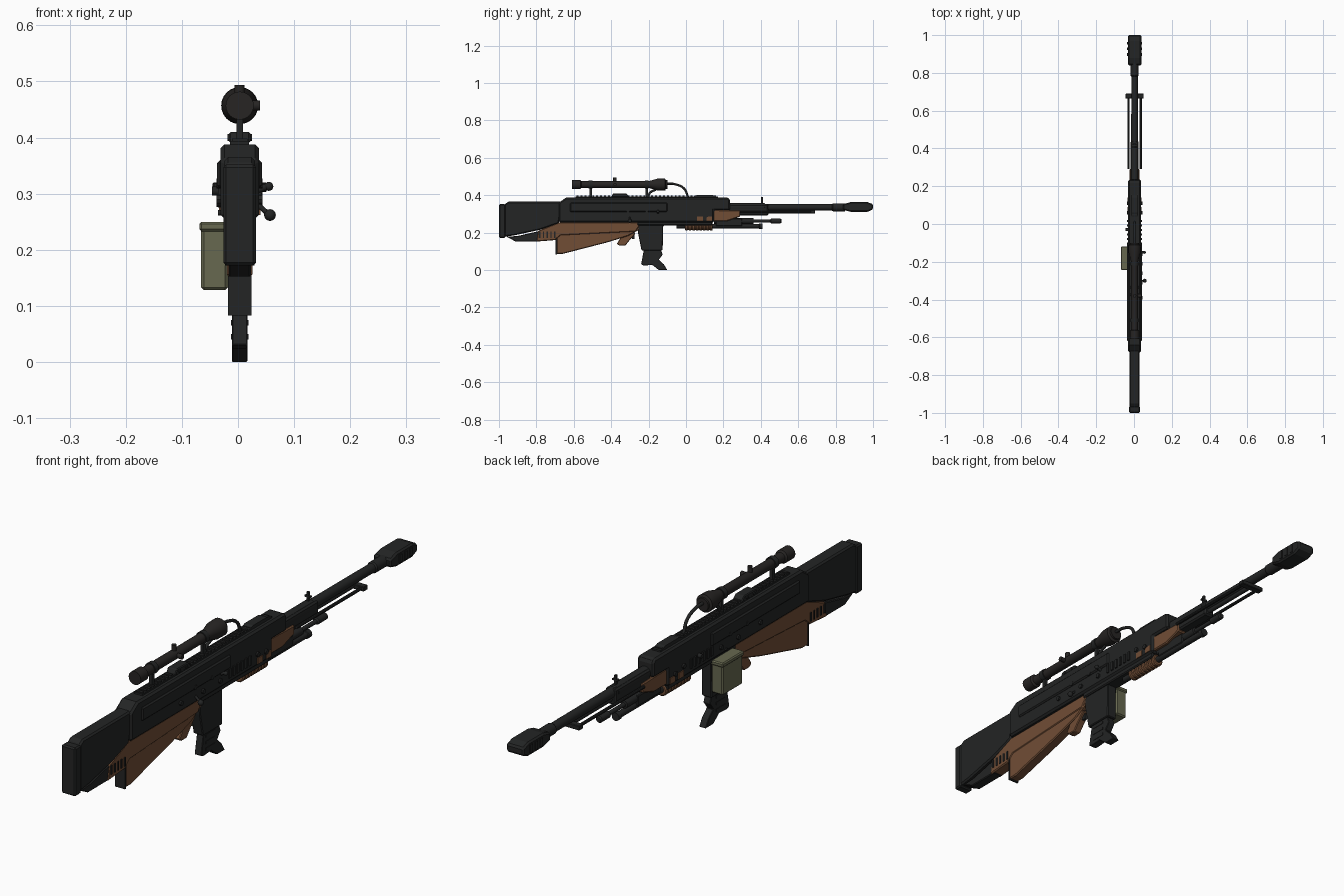
import bpy, bmesh, math
from mathutils import Vector

CX = 0.003  # centre line of the gun


def mat(name, rgb):
    m = bpy.data.materials.new(name)
    m.diffuse_color = (*rgb, 1)
    return m


BLACK = mat("gunmetal_black", (0.017, 0.018, 0.018))
DARK = mat("scope_dark", (0.02, 0.018, 0.017))
WOOD = mat("wood_brown", (0.165, 0.075, 0.036))
GREEN = mat("olive_green", (0.135, 0.14, 0.08))


def finish(name, bm, m, bevel=0.0, smooth=False):
    bmesh.ops.recalc_face_normals(bm, faces=bm.faces)
    me = bpy.data.meshes.new(name)
    bm.to_mesh(me)
    bm.free()
    ob = bpy.data.objects.new(name, me)
    bpy.context.collection.objects.link(ob)
    me.materials.append(m)
    if bevel:
        b = ob.modifiers.new("bevel", "BEVEL")
        b.width, b.segments, b.limit_method, b.angle_limit = bevel, 1, 'ANGLE', math.radians(40)
    if smooth:
        bpy.ops.object.select_all(action='DESELECT')
        bpy.context.view_layer.objects.active = ob
        ob.select_set(True)
        bpy.ops.object.shade_smooth_by_angle(angle=math.radians(35))
    return ob


def plate(name, pts, half, m, bevel=0.0, cx=CX):
    """Side profile of (y, z) points, extruded across x."""
    bm = bmesh.new()
    f = bm.faces.new([bm.verts.new((cx - half, y, z)) for y, z in pts])
    ext = bmesh.ops.extrude_face_region(bm, geom=[f])["geom"]
    bmesh.ops.translate(bm, vec=(2 * half, 0, 0), verts=[v for v in ext if isinstance(v, bmesh.types.BMVert)])
    return finish(name, bm, m, bevel)


def box(name, x, y, z, m, bevel=0.0):
    return plate(name, [(y[0], z[0]), (y[1], z[0]), (y[1], z[1]), (y[0], z[1])],
                 (x[1] - x[0]) / 2, m, bevel, (x[0] + x[1]) / 2)


def lathe(name, prof, x, z, m, n=20):
    """Rings of (y, radius) around a lengthwise axis."""
    bm = bmesh.new()
    rings = [[bm.verts.new((x + r * math.cos(2 * math.pi * i / n), y, z + r * math.sin(2 * math.pi * i / n)))
              for i in range(n)] for y, r in prof]
    for a, b in zip(rings, rings[1:]):
        for i in range(n):
            bm.faces.new((a[i], a[(i + 1) % n], b[(i + 1) % n], b[i]))
    bm.faces.new(rings[0])
    bm.faces.new(rings[-1])
    return finish(name, bm, m, 0, True)


def rod(name, a, b, r, m, n=12):
    """Cylinder between two points."""
    a, b = Vector(a), Vector(b)
    bm = bmesh.new()
    bmesh.ops.create_cone(bm, cap_ends=True, segments=n, radius1=r, radius2=r, depth=(b - a).length)
    bm.transform((b - a).to_track_quat('Z', 'Y').to_matrix().to_4x4())
    bmesh.ops.translate(bm, vec=(a + b) / 2, verts=bm.verts)
    return finish(name, bm, m, 0, True)


def ball(name, c, r, m):
    bm = bmesh.new()
    bmesh.ops.create_uvsphere(bm, u_segments=12, v_segments=8, radius=r)
    bmesh.ops.translate(bm, vec=c, verts=bm.verts)
    return finish(name, bm, m, 0, True)


def wire(name, pts, r, m):
    cu = bpy.data.curves.new(name, 'CURVE')
    cu.dimensions, cu.bevel_depth, cu.bevel_resolution, cu.resolution_u = '3D', r, 2, 8
    s = cu.splines.new('BEZIER')
    s.bezier_points.add(len(pts) - 1)
    for p, co in zip(s.bezier_points, pts):
        p.co, p.handle_left_type, p.handle_right_type = co, 'AUTO', 'AUTO'
    cu.materials.append(m)
    ob = bpy.data.objects.new(name, cu)
    bpy.context.collection.objects.link(ob)


# Butt stock and butt plate
plate("butt_stock", [(-0.97, 0.178), (-0.92, 0.185), (-0.78, 0.215), (-0.68, 0.25),
                     (-0.66, 0.365), (-0.95, 0.365), (-0.97, 0.352)], 0.027, BLACK, 0.006)
box("butt_plate", (-0.026, 0.032), (-1.0, -0.965), (0.172, 0.352), BLACK, 0.005)
plate("butt_lower_rail", [(-0.96, 0.178), (-0.91, 0.152), (-0.78, 0.152), (-0.77, 0.212), (-0.9, 0.182)],
      0.02, BLACK, 0.003)
# Wooden stock and its lower fin
plate("wood_stock", [(-0.80, 0.152), (-0.70, 0.16), (-0.67, 0.185), (-0.27, 0.205), (-0.235, 0.255),
                     (-0.68, 0.255), (-0.79, 0.21)], 0.023, WOOD, 0.004)
plate("wood_fin", [(-0.692, 0.086), (-0.66, 0.086), (-0.42, 0.148), (-0.31, 0.182), (-0.25, 0.215),
                   (-0.25, 0.235), (-0.692, 0.235)], 0.02, WOOD, 0.004)
box("fin_end_plate", (-0.018, 0.024), (-0.697, -0.69), (0.083, 0.19), BLACK)
for i in range(5):
    y = -0.785 + i * 0.02
    for s in (-1, 1):
        x = CX + s * 0.024
        box("stock_groove", (x - 0.002, x + 0.002), (y, y + 0.007), (0.172, 0.205), BLACK)

# Receiver
plate("receiver", [(-0.68, 0.255), (0.15, 0.255), (0.15, 0.32), (0.235, 0.32), (0.235, 0.378),
                   (0.225, 0.388), (-0.64, 0.388), (-0.68, 0.36)], 0.034, BLACK, 0.007)
box("receiver_side_band", (-0.037, 0.043), (-0.62, -0.1), (0.31, 0.36), BLACK, 0.005)
box("lower_receiver", (-0.024, 0.030), (-0.26, 0.14), (0.238, 0.262), BLACK, 0.004)
box("top_rail", (-0.014, 0.020), (-0.59, 0.17), (0.385, 0.394), BLACK)
for i in range(36):
    y = -0.585 + i * 0.021
    box("rail_tooth", (-0.011, 0.017), (y, y + 0.01), (0.393, 0.398), BLACK)
plate("rail_cap", [(0.03, 0.39), (0.06, 0.401), (0.14, 0.401), (0.17, 0.39)], 0.017, BLACK)
# Cooling ribs and screws on both sides
for s in (-1, 1):
    for i in range(6):
        y = -0.11 + i * 0.024
        x = CX + s * 0.035
        box("cooling_rib", (x - 0.004, x + 0.004), (y, y + 0.011), (0.275, 0.31), BLACK)
    for y, z in ((-0.39, 0.29), (-0.31, 0.318), (-0.26, 0.285), (-0.21, 0.318), (-0.16, 0.285), (0.06, 0.30), (0.11, 0.29)):
        rod("side_screw", (CX + s * 0.03, y, z), (CX + s * 0.041, y, z), 0.009, BLACK, 8)
    for y in (0.06, 0.11):
        x = CX + s * 0.034
        box("wood_inlay", (x - 0.003, x + 0.003), (y, y + 0.03), (0.262, 0.285), WOOD)
# Bolt handles and left studs
rod("bolt_handle", (0.03, -0.30, 0.285), (0.055, -0.30, 0.263), 0.0045, BLACK)
ball("bolt_knob", (0.057, -0.30, 0.262), 0.0105, BLACK)
rod("charging_handle", (0.03, -0.15, 0.305), (0.053, -0.15, 0.313), 0.006, BLACK)
ball("charging_knob", (0.055, -0.15, 0.313), 0.008, BLACK)
rod("left_stud", (-0.046, -0.03, 0.305), (-0.03, -0.03, 0.305), 0.008, BLACK)
rod("left_small_stud", (-0.036, -0.19, 0.266), (-0.02, -0.19, 0.266), 0.005, BLACK)

# Magazine and lower grip with hooked foot
plate("magazine", [(-0.26, 0.255), (-0.255, 0.19), (-0.238, 0.105), (-0.125, 0.105), (-0.122, 0.255)],
      0.020, BLACK, 0.003)
plate("lower_grip", [(-0.225, 0.11), (-0.24, 0.03), (-0.225, 0.024), (-0.18, 0.027), (-0.145, 0.0),
                     (-0.10, 0.0), (-0.118, 0.03), (-0.145, 0.055), (-0.125, 0.082), (-0.135, 0.11)],
      0.014, BLACK, 0.002)
for z in (0.04, 0.065, 0.09):
    box("grip_band", (CX - 0.0155, CX + 0.0155), (-0.215, -0.16), (z, z + 0.01), BLACK)
# Small wooden thumb grip and trigger
plate("thumb_grip", [(-0.345, 0.18), (-0.37, 0.14), (-0.355, 0.13), (-0.325, 0.13), (-0.305, 0.155),
                     (-0.27, 0.195), (-0.30, 0.21)], 0.015, WOOD, 0.003)
box("trigger", (CX - 0.005, CX + 0.005), (-0.29, -0.275), (0.165, 0.215), BLACK)

# Ammunition box on the left
box("ammo_box", (-0.066, -0.018), (-0.24, -0.122), (0.128, 0.24), GREEN, 0.005)
box("ammo_box_lid", (-0.069, -0.017), (-0.244, -0.118), (0.233, 0.25), GREEN, 0.004)

# Wooden fore-end and ribbed pump grip
plate("wood_fore_end", [(0.13, 0.262), (0.22, 0.262), (0.29, 0.285), (0.29, 0.318), (0.13, 0.322)],
      0.027, WOOD, 0.004)
ribs = []
for i in range(8):
    y = -0.005 + i * 0.019
    ribs += [(y, 0.019), (y + 0.003, 0.023), (y + 0.012, 0.023), (y + 0.015, 0.019)]
lathe("pump_grip", ribs, CX, 0.233, WOOD, 16)
lathe("magazine_tube", [(-0.05, 0.012), (0.39, 0.012), (0.392, 0.015), (0.41, 0.015)], CX, 0.235, BLACK)
box("tube_bracket", (-0.012, 0.018), (0.16, 0.30), (0.235, 0.275), BLACK, 0.003)
# Lower probe rod
lathe("lower_rod", [(0.15, 0.015), (0.36, 0.015), (0.362, 0.008), (0.45, 0.008), (0.455, 0.013),
                    (0.505, 0.013), (0.51, 0.009)], CX, 0.262, BLACK, 12)

# Barrel, sleeve and muzzle brake
lathe("barrel", [(0.2, 0.022), (0.42, 0.022), (0.425, 0.018), (0.78, 0.017), (0.785, 0.021), (0.85, 0.021)],
      CX, 0.335, BLACK)
box("barrel_shroud", (-0.018, 0.024), (0.23, 0.44), (0.292, 0.352), BLACK, 0.006)
plate("muzzle_brake", [(0.84, 0.322), (0.88, 0.311), (0.97, 0.311), (1.0, 0.324), (1.0, 0.352),
                       (0.97, 0.363), (0.88, 0.363), (0.84, 0.352)], 0.036, BLACK, 0.006)
for s in (-1, 1):
    for y in (0.89, 0.92, 0.95):
        x = CX + s * 0.036
        box("brake_fin", (x - 0.003, x + 0.003), (y, y + 0.014), (0.322, 0.352), BLACK)
# Folded bipod rods either side with cross bar
for s in (-1, 1):
    x = CX + s * 0.033
    rod("bipod_leg", (x, 0.29, 0.31), (x, 0.68, 0.31), 0.006, BLACK, 10)
box("bipod_cross_bar", (-0.045, 0.051), (0.665, 0.69), (0.303, 0.32), BLACK, 0.002)
rod("gas_tube", (CX, 0.25, 0.312), (CX, 0.68, 0.312), 0.009, BLACK)
# Front sight
box("front_sight_post", (CX - 0.004, CX + 0.004), (0.402, 0.412), (0.345, 0.39), BLACK)
box("front_sight_bar", (CX - 0.012, CX + 0.012), (0.402, 0.412), (0.37, 0.376), BLACK)

# Scope with turrets and mounts
SZ = 0.457
lathe("scope", [(-0.61, 0.021), (-0.61, 0.025), (-0.565, 0.025), (-0.56, 0.018), (-0.20, 0.018),
                (-0.15, 0.032), (-0.112, 0.033), (-0.108, 0.024), (-0.10, 0.024)], CX, SZ, DARK, 24)
rod("scope_top_turret", (CX, -0.38, SZ), (CX, -0.38, 0.494), 0.009, DARK)
rod("scope_side_turret", (CX, -0.38, SZ), (CX + 0.036, -0.38, SZ), 0.009, DARK)
for y in (-0.51, -0.21):
    box("scope_mount", (CX - 0.006, CX + 0.006), (y - 0.007, y + 0.007), (0.39, 0.445), BLACK)
    lathe("scope_ring", [(y - 0.01, 0.022), (y + 0.01, 0.022)], CX, SZ, BLACK)
wire("scope_cable", [(CX, -0.105, 0.462), (CX, -0.06, 0.459), (CX, -0.01, 0.435), (CX, 0.01, 0.392)], 0.006, BLACK)
wire("mount_brace", [(CX, -0.16, 0.43), (CX, -0.19, 0.415), (CX, -0.205, 0.39)], 0.006, BLACK)
# Rear sight base under the scope
plate("rear_sight", [(-0.40, 0.39), (-0.39, 0.41), (-0.32, 0.41), (-0.30, 0.39)], 0.019, BLACK, 0.003)
for y in (-0.375, -0.335):
    rod("rear_sight_knob", (CX - 0.022, y, 0.4), (CX + 0.022, y, 0.4), 0.006, BLACK)
